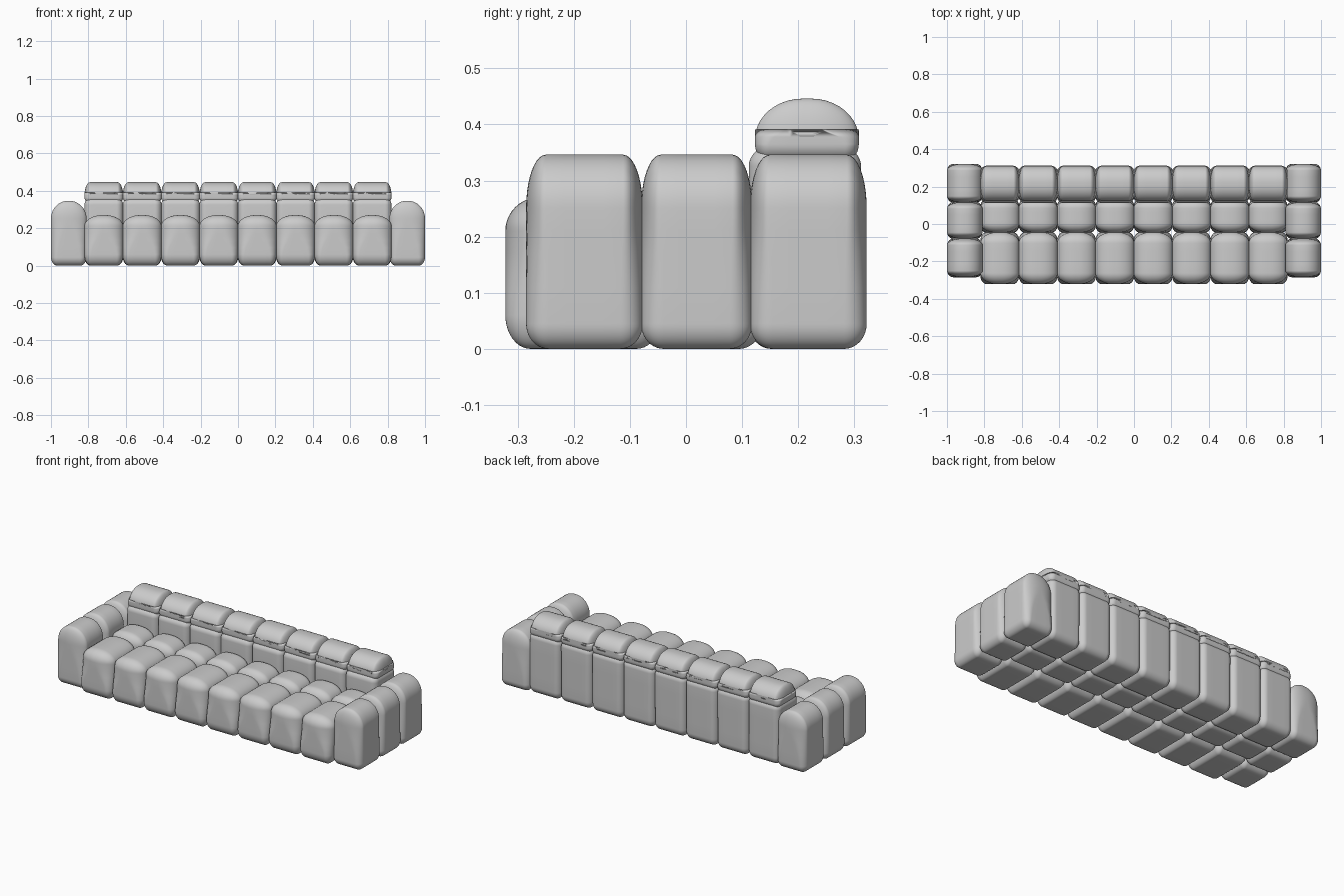
import bpy, bmesh, math
from mathutils import Vector

cube = bpy.data.objects.get("Cube")
if cube:
    bpy.data.objects.remove(cube)

fabric = bpy.data.materials.new("light grey fabric")
fabric.use_nodes = True
grey = (0.6, 0.6, 0.6, 1)
fabric.diffuse_color = grey
fabric.node_tree.nodes["Principled BSDF"].inputs["Base Color"].default_value = grey

CELLS, MID = 14, 2 / 7   # grid cells per side, flat middle fraction


def cushion(name, lo, hi, bottom, top):
    """Upholstered block; bottom and top give the x, y, z edge radii."""
    lo, hi, bottom, top = map(Vector, (lo, hi, bottom, top))
    centre, half = (lo + hi) / 2, (hi - lo) / 2
    bm = bmesh.new()
    bmesh.ops.create_cube(bm, size=2)
    bmesh.ops.subdivide_edges(bm, edges=bm.edges[:], cuts=CELLS - 1, use_grid_fill=True)
    for v in bm.verts:
        # radii ease from the lower set to the upper set over the flat middle
        k = min(max((v.co.z / MID + 1) / 2, 0), 1)
        radius = bottom.lerp(top, k * k * (3 - 2 * k))
        core, bend = Vector(), Vector()
        for i in range(3):
            u = v.co[i]
            inner = half[i] - radius[i]
            if i == 2:
                inner = half.z - (top.z if u > 0 else bottom.z)
            core[i] = inner * max(-1, min(1, u / MID))
            t = max(0, abs(u) - MID) / (1 - MID)
            bend[i] = math.copysign(math.tan(t * math.pi / 4), u)
        bend.normalize()
        radius.z = top.z if v.co.z > 0 else bottom.z
        v.co = centre + core + Vector(r * b for r, b in zip(radius, bend))
    bmesh.ops.recalc_face_normals(bm, faces=bm.faces[:])
    mesh = bpy.data.meshes.new(name)
    bm.to_mesh(mesh)
    bm.free()
    mesh.materials.append(fabric)
    mesh.shade_smooth()
    obj = bpy.data.objects.new(name, mesh)
    bpy.context.collection.objects.link(obj)


# Armrests: three rounded-top blocks on each side
arm_rows = [("front", -0.285, -0.077), ("middle", -0.08, 0.118), ("back", 0.114, 0.322)]
for row, y0, y1 in arm_rows:
    for side, x0, x1 in (("left", 0.81, 1.0), ("right", -1.0, -0.81)):
        cushion(f"{side}_arm_{row}", (x0, y0, 0), (x1, y1, 0.346),
                (0.035, 0.04, 0.045), (0.09, 0.035, 0.095))

# Eight columns of seat, backrest and top roll
COLUMNS, WIDTH = 8, 0.205
for c in range(COLUMNS):
    x0 = (c - COLUMNS / 2) * WIDTH - 0.001
    x1 = x0 + WIDTH + 0.002
    n = c + 1
    cushion(f"seat_front_{n}", (x0, -0.322, 0), (x1, -0.043, 0.27),
            (0.035, 0.045, 0.06), (0.095, 0.06, 0.06))
    cushion(f"seat_rear_{n}", (x0, -0.047, 0), (x1, 0.135, 0.27),
            (0.035, 0.04, 0.045), (0.095, 0.05, 0.06))
    cushion(f"backrest_{n}", (x0, 0.112, 0), (x1, 0.312, 0.36),
            (0.035, 0.04, 0.045), (0.035, 0.035, 0.035))
    cushion(f"back_roll_{n}", (x0, 0.123, 0.335), (x1, 0.308, 0.446),
            (0.03, 0.025, 0.03), (0.03, 0.085, 0.072))
